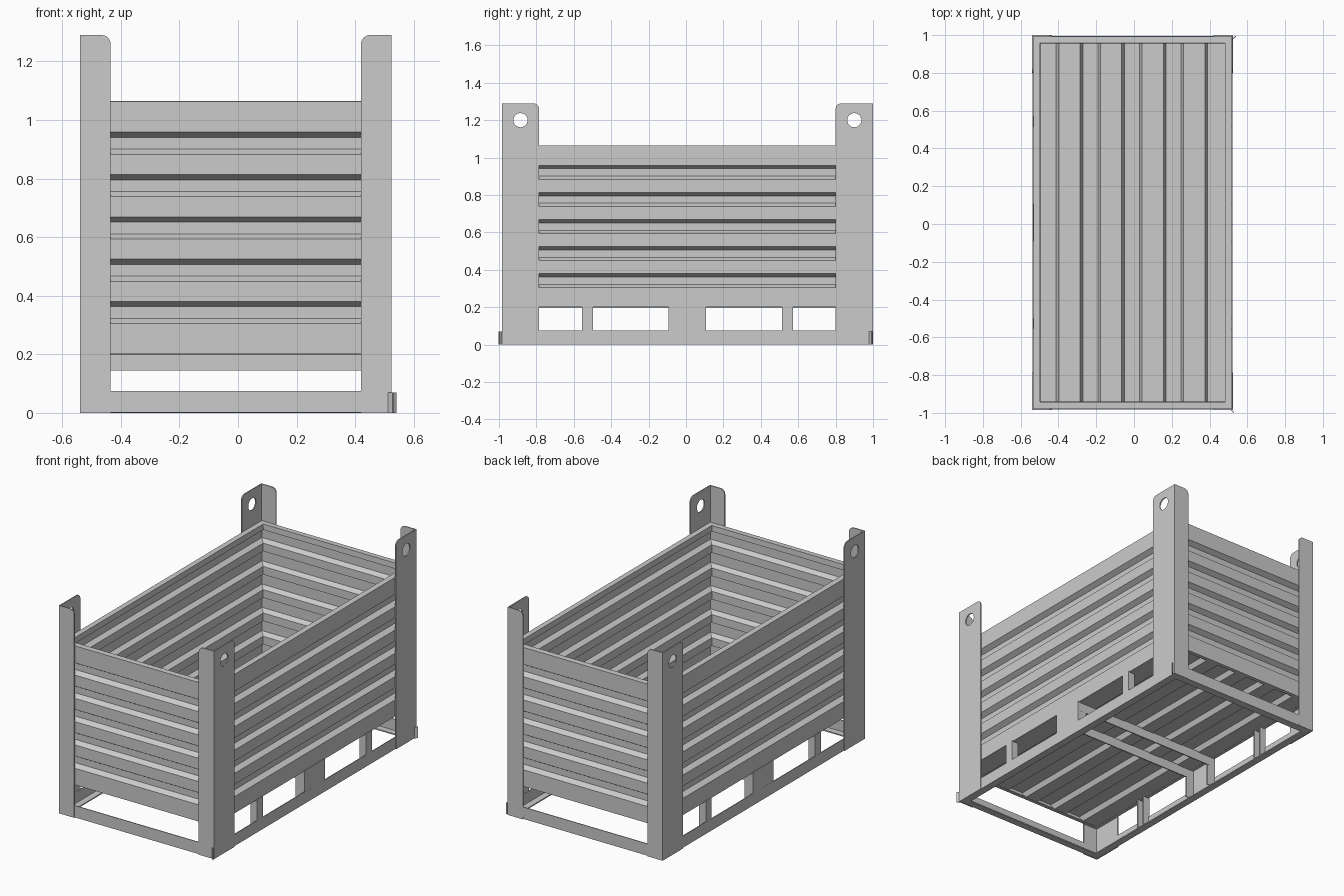
import bpy, bmesh, math
from mathutils import Vector

if "Cube" in bpy.data.objects:
    bpy.data.objects.remove(bpy.data.objects["Cube"])

CX, CY = -0.0075, 0.0075        # middle of the crate body
HX, HY = 0.5325, 0.9925         # half width and half length
T = 0.007                       # sheet thickness


def finish(name, bm, solid=0):
    bmesh.ops.recalc_face_normals(bm, faces=bm.faces[:])
    me = bpy.data.meshes.new(name)
    bm.to_mesh(me)
    bm.free()
    ob = bpy.data.objects.new(name, me)
    bpy.context.collection.objects.link(ob)
    if solid:
        m = ob.modifiers.new("thickness", 'SOLIDIFY')
        m.thickness = solid
        m.offset = 0
    return ob


def ring(name, profile):
    """Loft (inset, z) points around the mitred rectangular footprint."""
    bm = bmesh.new()
    loops = []
    for d, z in profile:
        loops.append([bm.verts.new((CX + sx * (HX - d), CY + sy * (HY - d), z))
                      for sx, sy in ((-1, -1), (1, -1), (1, 1), (-1, 1))])
    for a, b in zip(loops, loops[1:]):
        for i in range(4):
            j = (i + 1) % 4
            bm.faces.new((a[i], a[j], b[j], b[i]))
    return finish(name, bm, T)


def box(name, lo, hi, rot=0):
    bm = bmesh.new()
    bmesh.ops.create_cube(bm, size=1)
    lo, hi = Vector(lo), Vector(hi)
    for v in bm.verts:
        v.co = Vector(a * b for a, b in zip(v.co, hi - lo))
    ob = finish(name, bm)
    ob.location = (lo + hi) / 2
    ob.rotation_euler.z = rot
    return ob


def flange(bm, width, to_world, thick, hole):
    """Upright plate with one rounded top corner and an optional lifting hole."""
    r, h = 0.03, 1.29
    outer = [(0, 0), (width, 0)]
    for i in range(7):
        a = i * math.pi / 12
        outer.append((width - r + r * math.cos(a), h - r + r * math.sin(a)))
    outer.append((0, h))
    loops = [outer]
    if hole:
        loops.append([(0.1 + 0.038 * math.cos(k * math.pi / 12),
                       1.2 + 0.038 * math.sin(k * math.pi / 12)) for k in range(24)])
    edges = []
    for pts in loops:
        vs = [bm.verts.new(to_world(u, z)) for u, z in pts]
        edges += [bm.edges.new((vs[i], vs[i - 1])) for i in range(len(vs))]
    geom = bmesh.ops.triangle_fill(bm, use_beauty=True, edges=edges)["geom"]
    faces = [g for g in geom if isinstance(g, bmesh.types.BMFace)]
    new = bmesh.ops.extrude_face_region(bm, geom=faces, use_keep_orig=True)["geom"]
    bmesh.ops.translate(bm, vec=thick,
                        verts=[g for g in new if isinstance(g, bmesh.types.BMVert)])


# Corner posts: angle sections with lifting holes in the long-side flanges
for sx in (-1, 1):
    for sy in (-1, 1):
        x0, y0 = CX + sx * HX, CY + sy * HY
        bm = bmesh.new()
        flange(bm, 0.105, lambda u, z: (x0 - sx * u, y0, z), (0, -sy * T, 0), False)
        flange(bm, 0.2, lambda u, z: (x0, y0 - sy * u, z), (-sx * T, 0, 0), True)
        finish("corner_post_%s_%s" % ("left" if sx < 0 else "right",
                                      "front" if sy < 0 else "back"), bm)

# Corrugated walls with bottom fold and inward top rim
OUT, DEEP = 0.01, 0.04
wall = [(0.03, 0.203), (OUT, 0.203)]
for i in range(5):
    z = 0.303 + 0.1445 * i
    wall += [(OUT, z), (DEEP, z + 0.017), (DEEP, z + 0.062), (OUT, z + 0.079)]
wall += [(OUT, 1.062), (0.042, 1.062), (0.042, 1.03)]
ring("corrugated_walls", wall)

# Base frame: angle rail around the bottom
ring("base_frame", [(0.006, 0.075), (0.006, 0.0035), (0.05, 0.0035)])

# Corrugated floor running lengthwise
LOW, HIGH = 0.204, 0.235
pts = [(CX - HX + 0.015, LOW), (-0.41, LOW), (-0.395, HIGH)]
for i in range(3):
    x = -0.287 + 0.22 * i
    pts += [(x, HIGH), (x + 0.015, LOW), (x + 0.097, LOW), (x + 0.112, HIGH)]
pts += [(0.373, HIGH), (0.388, LOW), (CX + HX - 0.015, LOW)]
bm = bmesh.new()
rows = [[bm.verts.new((x, CY + s * (HY - 0.015), z)) for s in (-1, 1)] for x, z in pts]
for a, b in zip(rows, rows[1:]):
    bm.faces.new((a[0], b[0], b[1], a[1]))
finish("corrugated_floor", bm, T)

# Cross channel under the floor, open downwards
for s in (-1, 1):
    y = CY + s * 0.097
    box("cross_channel_side", (CX - HX + 0.01, y - T / 2, 0.145),
        (CX + HX - 0.01, y + T / 2, 0.205))

# Short channel-shaped supports between base rails and walls
for s in (-1, 1):
    xo = CX + s * (HX - 0.004)
    for yc, w, depth in ((CY, 0.2, 0.06), (CY - 0.535, 0.058, 0.045), (CY + 0.535, 0.058, 0.045)):
        xa, xb = sorted((xo, xo - s * T))
        box("support_web", (xa, yc - w / 2, 0.01), (xb, yc + w / 2, 0.206))
        xa, xb = sorted((xo, xo - s * depth))
        for e in (-1, 1):
            ye = yc + e * (w / 2 - T / 2)
            box("support_leg", (xa, ye - T / 2, 0.01), (xb, ye + T / 2, 0.206))

# Small guide tabs on the right-hand bottom corners
box("guide_tab_back", (0.518, 0.984, 0), (0.543, 0.989, 0.07), math.radians(40))
box("guide_tab_front", (0.506, -0.992, 0), (0.534, -0.987, 0.07), math.radians(-45))
